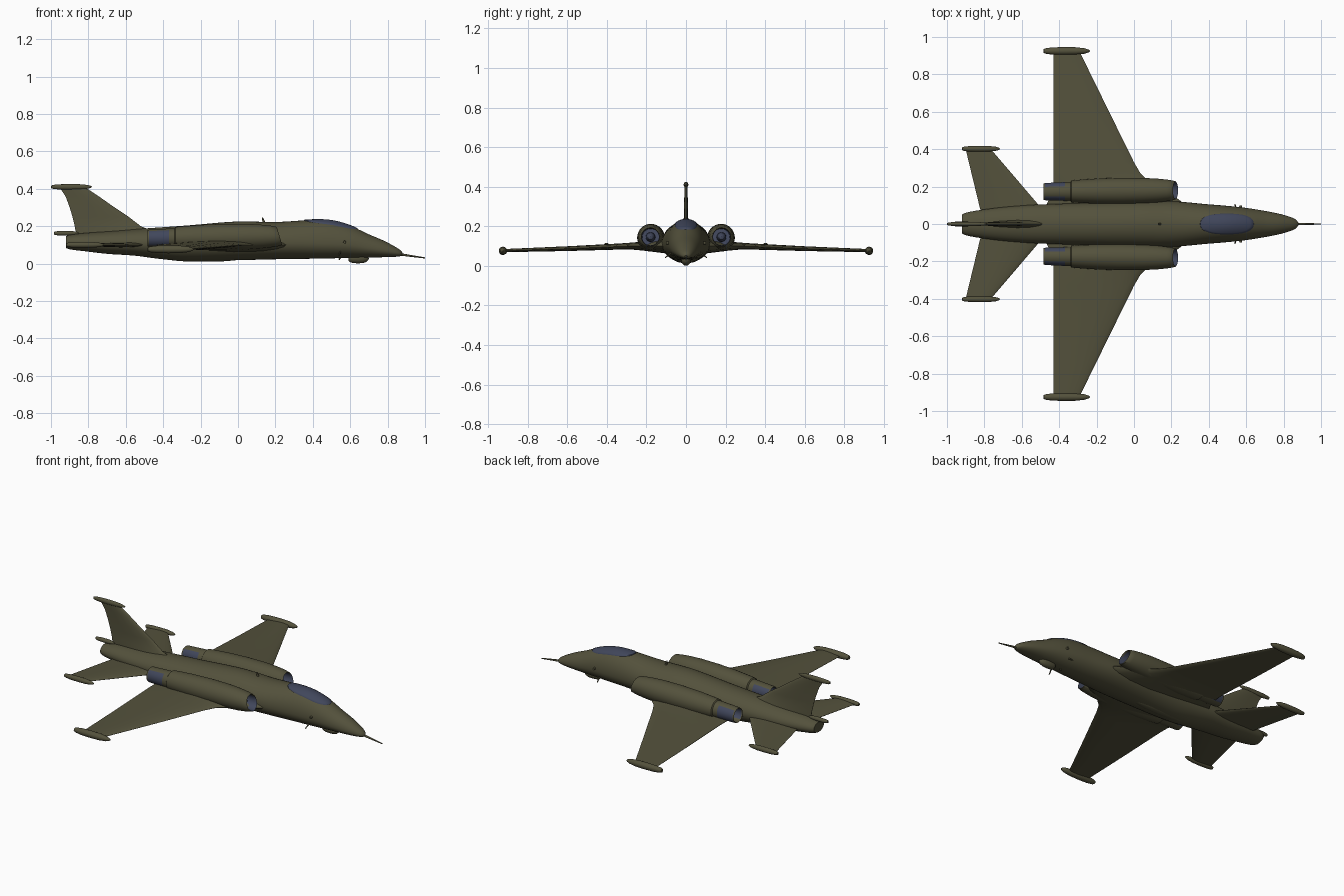
import bpy, bmesh, math
from mathutils import Vector

if "Cube" in bpy.data.objects:
    bpy.data.objects.remove(bpy.data.objects["Cube"])


def material(name, rgb):
    m = bpy.data.materials.new(name)
    m.diffuse_color = (*rgb, 1)
    m.use_nodes = True
    m.node_tree.nodes["Principled BSDF"].inputs["Base Color"].default_value = m.diffuse_color
    return m


OLIVE = material("olive_paint", (0.088, 0.083, 0.045))
BLUE = material("slate_blue", (0.052, 0.062, 0.105))


def finish(name, bm, mirror=False, rule=None, mats=(OLIVE, BLUE), angle=40):
    bmesh.ops.recalc_face_normals(bm, faces=bm.faces)
    bm.normal_update()
    if rule:
        for f in bm.faces:
            f.material_index = rule(f.calc_center_median(), f.normal)
    me = bpy.data.meshes.new(name)
    bm.to_mesh(me)
    bm.free()
    for m in mats:
        me.materials.append(m)
    ob = bpy.data.objects.new(name, me)
    bpy.context.collection.objects.link(ob)
    if mirror:
        ob.modifiers.new("mirror", 'MIRROR').use_axis = (False, True, False)
    bpy.ops.object.select_all(action='DESELECT')
    ob.select_set(True)
    bpy.context.view_layer.objects.active = ob
    bpy.ops.object.shade_smooth_by_angle(angle=math.radians(angle))
    return ob


def loft(name, rings, **kw):
    """Skin a list of closed rings and cap both ends."""
    bm = bmesh.new()
    rows = [[bm.verts.new(p) for p in r] for r in rings]
    n = len(rows[0])
    for a, b in zip(rows, rows[1:]):
        for i in range(n):
            j = (i + 1) % n
            bm.faces.new((a[i], a[j], b[j], b[i]))
    bm.faces.new(rows[0])
    bm.faces.new(rows[-1])
    return finish(name, bm, **kw)


def sample(table, x):
    """Smooth interpolation of table rows keyed by the first column."""
    t = sorted(table)
    x = min(max(x, t[0][0]), t[-1][0])
    k = max(i for i in range(len(t) - 1) if t[i][0] <= x)

    def slope(i, c):
        a, b = t[max(i - 1, 0)], t[min(i + 1, len(t) - 1)]
        return (b[c] - a[c]) / (b[0] - a[0])
    p, q = t[k], t[k + 1]
    h = q[0] - p[0]
    s = (x - p[0]) / h
    return [(2*s**3 - 3*s*s + 1) * p[c] + (s**3 - 2*s*s + s) * h * slope(k, c)
            + (3*s*s - 2*s**3) * q[c] + (s**3 - s*s) * h * slope(k + 1, c)
            for c in range(1, len(p))]


def revolve(name, prof, cy, cz, flat=1.0, n=20, **kw):
    """Body of (x, radius) stations along x."""
    rings = [[(x, cy + flat * max(r, 1e-4) * math.cos(a), cz + max(r, 1e-4) * math.sin(a))
              for a in (2 * math.pi * i / n for i in range(n))] for x, r in prof]
    return loft(name, rings, **kw)


def rod(name, p, q, r1, r2, mirror=False):
    p, q = Vector(p), Vector(q)
    d = (q - p).normalized()
    u = d.orthogonal().normalized()
    v = d.cross(u)
    ring = lambda c, r: [c + r * (u * math.cos(a) + v * math.sin(a))
                         for a in (math.pi * i / 5 for i in range(10))]
    loft(name, [ring(p, r1), ring(q, r2)], mirror=mirror)


# Fuselage stations: x, half width, widest height, top, bottom
BODY = [(.88, .004, .052, .057, .046), (.87, .02, .053, .07, .04),
        (.84, .036, .06, .09, .036), (.78, .054, .07, .122, .034),
        (.7, .07, .083, .156, .032), (.6, .086, .1, .202, .03),
        (.5, .097, .105, .229, .028), (.4, .105, .108, .233, .026),
        (.2, .122, .11, .222, .023), (0, .122, .11, .225, .018),
        (-.28, .112, .11, .203, .013), (-.42, .107, .11, .193, .025),
        (-.55, .102, .11, .184, .042), (-.7, .09, .11, .172, .052),
        (-.82, .075, .112, .163, .066), (-.9, .06, .114, .153, .076),
        (-.92, .05, .114, .146, .083)]


def body_ring(x, n=40):
    w, m, t, b = sample(BODY, x)
    out = []
    for i in range(n):
        a = 2 * math.pi * i / n
        s = math.sin(a)
        out.append((x, w * math.cos(a), m + s * ((t - m) if s > 0 else (m - b))))
    return out


loft("fuselage", [body_ring(-.02 + .9 * math.cos(math.pi * i / 70)) for i in range(71)])


# Canopy glass: a thin plate that follows the fuselage top
def canopy():
    bm = bmesh.new()
    rows, n = [], 40
    for k in range(1, 10):
        s, lift = (k / 8, .004) if k < 9 else (1.02, -.004)
        row = []
        for i in range(n):
            a = 2 * math.pi * i / n
            c, d = math.cos(a), math.sin(a)
            x = .497 + .142 * s * math.copysign(abs(c) ** .8, c)
            y = .055 * s * math.copysign(abs(d) ** .8, d)
            w, m, t, b = sample(BODY, x)
            row.append(bm.verts.new((x, y, m + (t - m) * math.sqrt(1 - (y / w) ** 2) + lift)))
        rows.append(row)
    for a, b in zip(rows, rows[1:]):
        for i in range(n):
            bm.faces.new((a[i], a[(i + 1) % n], b[(i + 1) % n], b[i]))
    bm.faces.new(rows[0])
    finish("canopy", bm, mats=(BLUE,), angle=60)


canopy()


# Engine nacelles: spinner, intake duct, outer skin, tailpipe and exhaust
NACELLE = [(.19, 0), (.18, .014), (.15, .022), (.12, .024), (.12, .042), (.21, .043),
           (.222, .046), (.218, .05), (.19, .056), (.13, .063), (.05, .068), (-.08, .07),
           (-.2, .067), (-.3, .061), (-.335, .058), (-.34, .051), (-.37, .05),
           (-.475, .046), (-.483, .044), (-.478, .04), (-.43, .037), (-.43, 0)]


def nacelle():
    rings, n = [], 32
    for x, r in NACELLE:
        f = (x + .48) / .7
        ring = []
        for i in range(n):
            a = 2 * math.pi * i / n
            z = max(r, 1e-4) * math.sin(a)
            shear = -.3 * z * max(0, min(1, x / .2))
            ring.append((x + shear, .173 + .007 * f + max(r, 1e-4) * math.cos(a),
                         .135 + .012 * f + z))
        rings.append(ring)

    def paint(c, nrm):
        r = math.hypot(c.y - .18, c.z - .146)
        intake = c.x > .1 and r < .0448
        pipe = c.x < -.36 and abs(nrm.z) < .8 and c.x > -.476
        return 1 if intake or pipe or (c.x < -.42 and abs(nrm.x) > .9 and c.x > -.44) else 0
    loft("engine_nacelles", rings, mirror=True, rule=paint)


nacelle()

# Aerofoil outline: chord fraction and half thickness
FOIL = [(0, 0), (.02, .3), (.08, .62), (.2, .92), (.4, 1), (.65, .7), (.88, .25), (1, .06)]


def foil(le, te, thick):
    up = [(le + (te - le) * c, thick * h / 2) for c, h in FOIL]
    return up + [(x, -h) for x, h in reversed(up[1:])]


def surface(name, stations):
    """Mirrored wing from (y, leading x, trailing x, z, thickness)."""
    loft(name, [[(x, y, z + h) for x, h in foil(le, te, t)]
                for y, le, te, z, t in stations], mirror=True, angle=50)


surface("wings", [(.0, .34, -.5, .1, .085), (.1, .28, -.47, .1, .075), (.16, .2, -.44, .1, .06),
                  (.22, .09, -.43, .1, .045), (.27, .035, -.43, .1, .036),
                  (.33, 0, -.43, .098, .031), (.6, -.133, -.43, .087, .024),
                  (.92, -.29, -.43, .077, .016)])
surface("tailplanes", [(.0, -.42, -.8, .1, .035), (.09, -.5, -.825, .1, .026),
                       (.4, -.765, -.9, .1, .014)])

# Tail fin
loft("tail_fin", [[(x, h, z) for x, h in foil(le, te, t)] for z, le, te, t in
                  [(.14, -.38, -.85, .05), (.18, -.47, -.87, .04), (.2, -.52, -.873, .026),
                   (.25, -.585, -.885, .022), (.3, -.66, -.9, .02), (.36, -.745, -.922, .017),
                   (.39, -.79, -.942, .016), (.41, -.82, -.96, .014)]], angle=50)

# Tip pods on wings, tailplanes and fin
POD = [(0, 0), (.01, .5), (.06, .72), (.2, .92), (.45, 1), (.7, .95), (.88, .7), (.97, .35), (1, 0)]


def pod(name, x0, x1, y, z, r, flat=1.0, mirror=True):
    revolve(name, [(x0 + (x1 - x0) * f, r * g) for f, g in POD], y, z, flat, mirror=mirror)


pod("wing_tip_pods", -.485, -.235, .925, .076, .021)
pod("tailplane_tip_pods", -.92, -.715, .402, .1, .016)
pod("fin_tip_pod", -1.0, -.78, 0, .41, .015, .8, mirror=False)
pod("tail_spike", -.985, -.85, 0, .162, .013, mirror=False)
pod("chin_blister", .59, .7, 0, .028, .027, .9, mirror=False)
pod("belly_fairing", -.36, .02, 0, .03, .02, 1.5, mirror=False)

# Nose probe and small aerials
rod("nose_probe", (.86, 0, .05), (1.0, 0, .03), .007, .003)
rod("side_sensors", (.57, .07, .115), (.57, .1, .115), .009, .007, mirror=True)
rod("lower_aerials", (.55, .06, .075), (.54, .105, .042), .005, .003, mirror=True)
rod("belly_aerial", (.55, 0, .04), (.54, 0, .02), .006, .004)
rod("spine_aerial", (.14, 0, .215), (.13, 0, .246), .008, .003)
